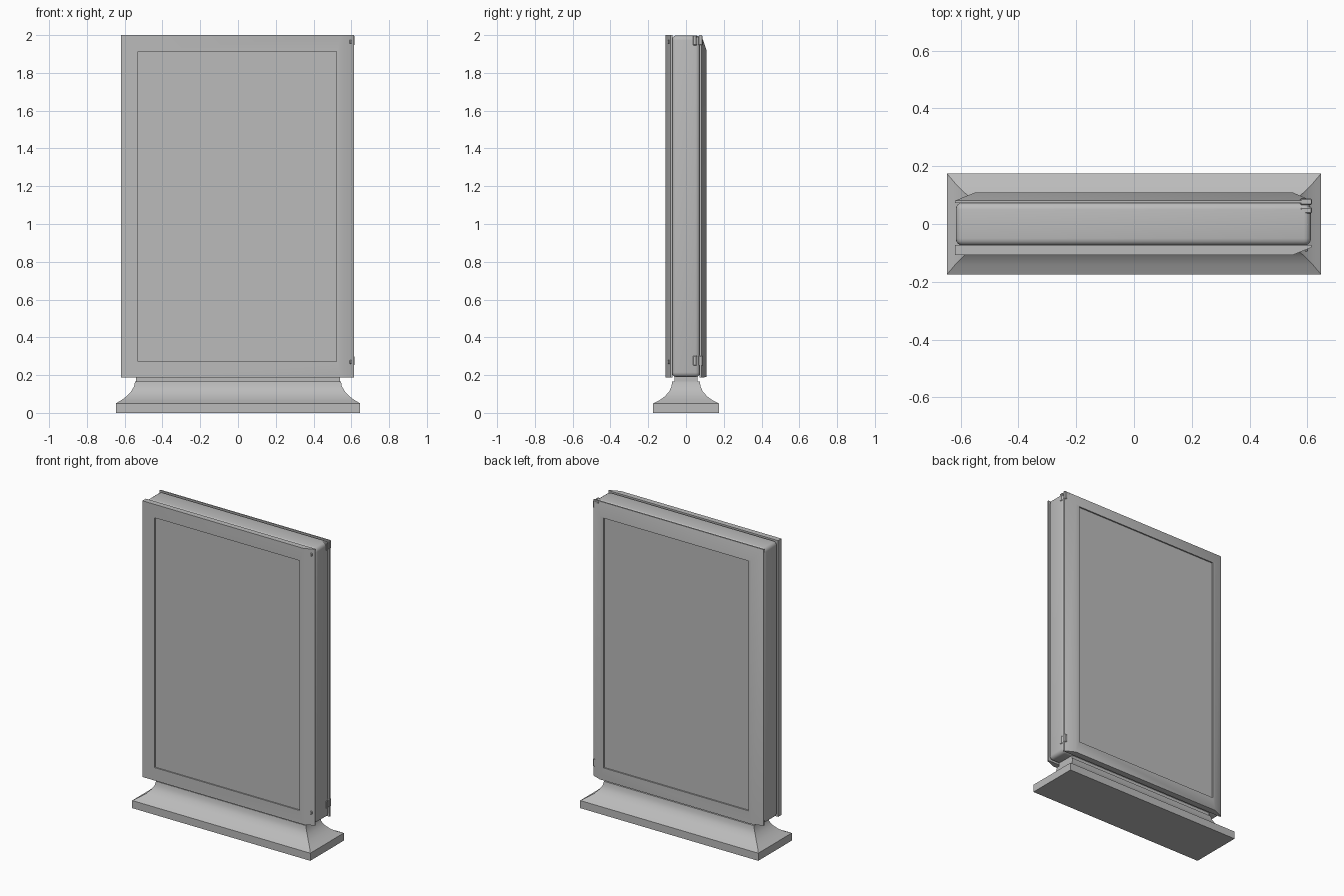
import bpy
import bmesh
from mathutils import Vector

cube = bpy.data.objects.get("Cube")
if cube:
    bpy.data.objects.remove(cube, do_unlink=True)

grey = bpy.data.materials.new("mid grey")
grey.use_nodes = True
colour = (0.5, 0.5, 0.5, 1)
grey.diffuse_color = colour
grey.node_tree.nodes["Principled BSDF"].inputs["Base Color"].default_value = colour


def finish(name, bm, smooth=True):
    bmesh.ops.recalc_face_normals(bm, faces=bm.faces)
    mesh = bpy.data.meshes.new(name)
    bm.to_mesh(mesh)
    bm.free()
    mesh.materials.append(grey)
    obj = bpy.data.objects.new(name, mesh)
    bpy.context.collection.objects.link(obj)
    if smooth:
        bpy.ops.object.select_all(action='DESELECT')
        bpy.context.view_layer.objects.active = obj
        obj.select_set(True)
        bpy.ops.object.shade_smooth_by_angle()
    return obj


def loft(name, loops):
    """Skin a list of four-corner loops and close both ends."""
    bm = bmesh.new()
    rings = [[bm.verts.new(p) for p in loop] for loop in loops]
    for a, b in zip(rings, rings[1:]):
        for i in range(4):
            j = (i + 1) % 4
            bm.faces.new((a[i], a[j], b[j], b[i]))
    bm.faces.new(rings[0])
    bm.faces.new(rings[-1])
    return finish(name, bm)


def upright(x0, x1, z0, z1, y):
    return [(x0, y, z0), (x1, y, z0), (x1, y, z1), (x0, y, z1)]


def flat(x, y, z):
    return [(-x, -y, z), (x, -y, z), (x, y, z), (-x, y, z)]


def box(name, lo, hi, bevel=0.0, segments=4):
    lo, hi = Vector(lo), Vector(hi)
    bm = bmesh.new()
    bmesh.ops.create_cube(bm, size=1)
    for v in bm.verts:
        v.co = (lo + hi) / 2 + v.co * (hi - lo)
    if bevel:
        bmesh.ops.bevel(bm, geom=bm.edges[:], offset=bevel, segments=segments,
                        profile=0.5, affect='EDGES')
    return finish(name, bm)


# Flared foot with a concave waist
foot = [(0.647, 0.174, 0), (0.647, 0.174, 0.05), (0.62, 0.142, 0.066),
        (0.59, 0.112, 0.087), (0.565, 0.088, 0.115), (0.55, 0.077, 0.14),
        (0.545, 0.073, 0.165)]
loft("foot", [flat(*p) for p in foot])
box("neck", (-0.54, -0.06, 0.16), (0.54, 0.06, 0.2))

# Rounded case between the two display frames
box("case", (-0.617, -0.075, 0.19), (0.613, 0.075, 1.998), 0.025)

# Front frame, tapered on one side, with recessed panel
window = (-0.53, 0.522, 0.272, 1.912)
loft("front_display", [
    upright(-0.619, 0.615, 0.187, 2.0, -0.072),
    upright(-0.619, 0.615, 0.187, 2.0, -0.081),
    upright(-0.619, 0.548, 0.187, 2.0, -0.108),
    upright(*window, -0.108),
    upright(*window, -0.1)])

# Back frame, chamfered on the sides and top, with recessed panel
loft("back_display", [
    upright(-0.619, 0.615, 0.187, 2.0, 0.072),
    upright(-0.619, 0.615, 0.187, 2.0, 0.081),
    upright(-0.55, 0.55, 0.19, 1.92, 0.109),
    upright(*window, 0.109),
    upright(*window, 0.1)])

# Hinge lugs and screw heads on the opening side
for label, z in (("lower", 0.27), ("upper", 1.965)):
    for i, y in enumerate((0.047, 0.077)):
        box(f"{label}_hinge_lug_{i}", (0.575, y - 0.011, z - 0.02),
            (0.616, y + 0.011, z + 0.033), 0.004, 1)
    box(f"{label}_screw", (0.59, -0.096, z - 0.01), (0.602, -0.085, z + 0.01), 0.003, 1)
